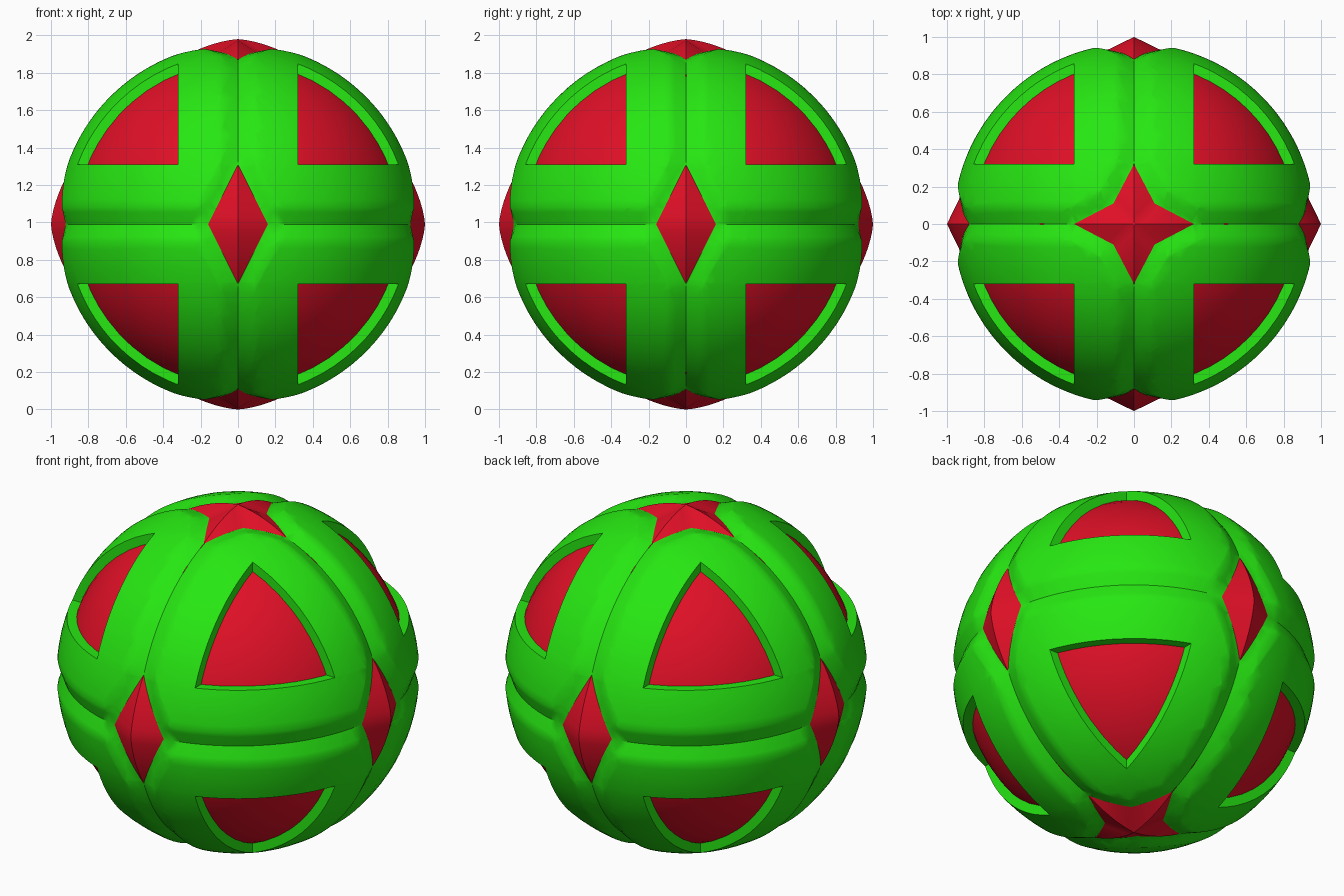
import bpy, bmesh, math
from mathutils import Vector, Matrix

cube = bpy.data.objects.get("Cube")
if cube:
    bpy.data.objects.remove(cube, do_unlink=True)

CENTRE = Vector((0, 0, 0.99))
SHELL, FLOOR, CORE = 0.97, 0.935, 0.922   # radii of shell, groove bottom, core
BEVEL, WINDOW, TIP = 0.09, 0.32, 0.32
DIAMOND, STAR = (0.16, 0.0), (0.11, 0.11)  # inner corners of the two gem outlines


def material(name, colour):
    mat = bpy.data.materials.new(name)
    mat.use_nodes = True
    mat.diffuse_color = colour
    mat.node_tree.nodes["Principled BSDF"].inputs["Base Color"].default_value = colour
    return mat


green = material("bright green", (0.02, 0.80, 0.006, 1))
red = material("crimson red", (0.75, 0.005, 0.02, 1))


def make_object(name, bm, mat, mirrored=False):
    mesh = bpy.data.meshes.new(name)
    bm.to_mesh(mesh)
    bm.free()
    mesh.materials.append(mat)
    obj = bpy.data.objects.new(name, mesh)
    obj.location = CENTRE
    bpy.context.collection.objects.link(obj)
    bpy.ops.object.select_all(action='DESELECT')
    obj.select_set(True)
    bpy.context.view_layer.objects.active = obj
    if mirrored:
        mod = obj.modifiers.new("Mirror", 'MIRROR')
        mod.use_axis = (True, True, True)
        bpy.ops.object.modifier_apply(modifier=mod.name)
    bpy.ops.object.shade_smooth_by_angle(angle=math.radians(30))
    return obj


def cut(bm, normal, offset, clear=False):
    bmesh.ops.bisect_plane(bm, geom=bm.verts[:] + bm.edges[:] + bm.faces[:],
                           dist=0.003, plane_co=normal * offset, plane_no=normal,
                           use_snap_center=True, clear_inner=clear)


def gem_edge(corner, u, v):
    """Bevel beside one gem edge: normal, inner offset, outer offset."""
    a, b = corner
    normal = (u * (TIP - b) + v * a).normalized()
    offset = normal.dot(v * TIP)
    return normal, offset * SHELL / FLOOR, offset + BEVEL


# Shell: one octant with bevelled grooves, gem seats and a window, then mirrored
X, Y, Z = (Vector(row) for row in Matrix.Identity(3))
ramps = [(axis, 0.0, BEVEL) for axis in (X, Y, Z)]
ramps += [gem_edge(DIAMOND, X, Z), gem_edge(DIAMOND, Y, Z),
          gem_edge(STAR, X, Y), gem_edge(STAR, Y, X)]

bm = bmesh.new()
bmesh.ops.create_icosphere(bm, subdivisions=5, radius=SHELL)
for axis in (X, Y, Z):
    cut(bm, axis, 0.0, clear=True)
for axis in (X, Y, Z):
    cut(bm, axis, WINDOW)
for normal, low, high in ramps:
    if low > 0:
        cut(bm, normal, low)
    cut(bm, normal, high)

pane = [f for f in bm.faces if all(min(v.co) > WINDOW - 0.001 for v in f.verts)]
bmesh.ops.delete(bm, geom=pane, context='FACES')

for v in bm.verts:
    height = min((n.dot(v.co) - low) / (high - low) for n, low, high in ramps)
    height = max(0.0, min(1.0, height))
    v.co = v.co.normalized() * (FLOOR + (SHELL - FLOOR) * height)

# Window walls run straight inward, down past the core
rim = [e for e in bm.edges if e.is_boundary and all(min(v.co) > 0.3 for v in e.verts)]
walls = bmesh.ops.extrude_edge_only(bm, edges=rim)["geom"]
for v in walls:
    if isinstance(v, bmesh.types.BMVert):
        v.co = Vector([c * 0.9 if c > WINDOW + 0.005 else c for c in v.co])
make_object("grooved_shell", bm, green, mirrored=True)

# Core seen through the windows
bm = bmesh.new()
bmesh.ops.create_uvsphere(bm, u_segments=64, v_segments=32, radius=CORE)
make_object("inner_core", bm, red)


def gem(name, corner, arms, peak, placement):
    """Pointed arms round +z, each with a raised ridge and edges on the shell floor."""
    bm = bmesh.new()
    a, b = corner
    steps = 8
    for arm in range(arms):
        turn = Matrix.Rotation(math.tau * arm / arms, 3, 'Z')
        for side in (-1, 1):
            rows = []
            for i in range(steps + 1):
                t = i / steps
                y = TIP * t
                radius = FLOOR + (peak - FLOOR) * (1 - t ** 1.3) + 0.001
                ridge = Vector((0, y, math.sqrt(radius ** 2 - y ** 2)))
                ex, ey = side * a * (1 - t), b + (TIP - b) * t
                edge = Vector((ex, ey, math.sqrt((FLOOR + 0.001) ** 2 - ex ** 2 - ey ** 2)))
                rows.append([bm.verts.new(turn @ p) for p in (ridge, edge)])
            for (r0, e0), (r1, e1) in zip(rows, rows[1:]):
                loop = (r0, e0, e1, r1) if side > 0 else (r0, r1, e1, e0)
                bm.faces.new(loop)
    bmesh.ops.remove_doubles(bm, verts=bm.verts, dist=0.0005)
    bmesh.ops.transform(bm, matrix=placement, verts=bm.verts)
    make_object(name, bm, red)


# Diamonds round the equator, stars at the poles
upright = Matrix.Rotation(math.pi / 2, 4, 'X')
for i, name in enumerate(("front", "left", "back", "right")):
    spin = Matrix.Rotation(math.pi / 2 * i, 4, 'Z')
    gem(name + "_diamond", DIAMOND, 2, 0.999, spin @ upright)
gem("top_star", STAR, 4, 0.989, Matrix.Identity(4))
gem("bottom_star", STAR, 4, 0.989, Matrix.Rotation(math.pi, 4, 'X'))
